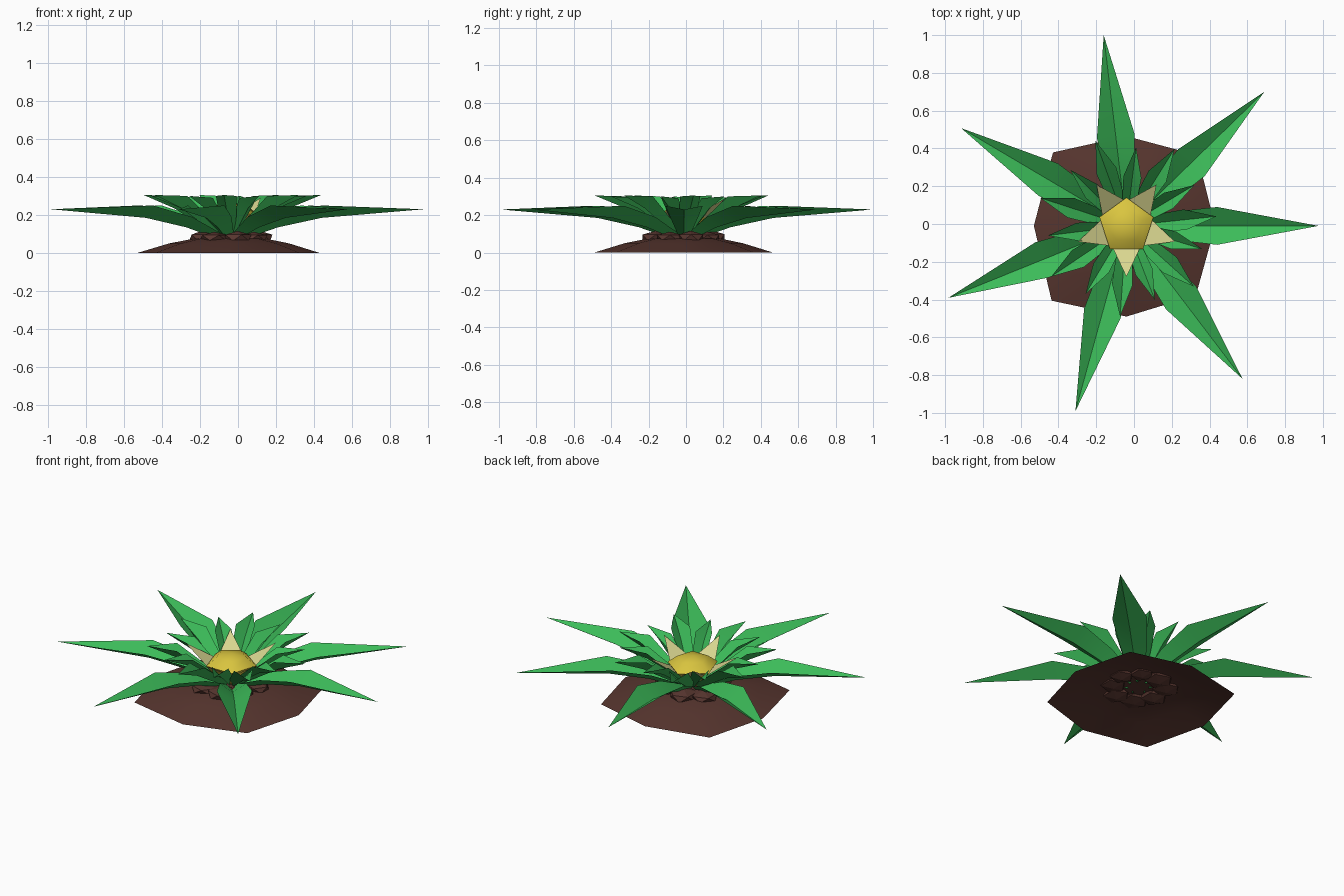
import bpy, bmesh, math, random
from mathutils import Vector

if "Cube" in bpy.data.objects:
    bpy.data.objects.remove(bpy.data.objects["Cube"])
random.seed(4)
CX, CY = -0.04, -0.01


def mat(name, col):
    m = bpy.data.materials.new(name)
    m.diffuse_color = (*col, 1)
    m.use_nodes = True
    m.node_tree.nodes["Principled BSDF"].inputs["Base Color"].default_value = m.diffuse_color
    return m


GREEN = mat("leaf green", (0.045, 0.50, 0.10))
BROWN = mat("soil brown", (0.095, 0.036, 0.028))
YELLOW = mat("bud yellow", (0.70, 0.56, 0.05))
CREAM = mat("petal cream", (0.70, 0.68, 0.28))


def make(name, verts, faces, material, smooth=None):
    me = bpy.data.meshes.new(name)
    me.from_pydata([tuple(v) for v in verts], [], faces)
    me.update()
    ob = bpy.data.objects.new(name, me)
    bpy.context.collection.objects.link(ob)
    me.materials.append(material)
    if smooth:
        bpy.context.view_layer.objects.active = ob
        ob.select_set(True)
        bpy.ops.object.shade_smooth_by_angle(angle=math.radians(smooth))
        ob.select_set(False)
    return ob


def polar(r, a, z, side=0.0):
    c, s = math.cos(a), math.sin(a)
    return Vector((CX + r * c - side * s, CY + r * s + side * c, z))


# leaf: V-folded blade; stations are (radius, half width, rib height, edge height)
def leaf(name, deg, stations, tip):
    a = math.radians(deg)
    v, f = [], []
    for r, w, zm, ze in stations:
        v += [polar(r, a, ze, -w), polar(r, a, zm), polar(r, a, ze, w)]
    n = len(stations)
    for i in range(n - 1):
        k = 3 * i
        f += [(k, k + 3, k + 4, k + 1), (k + 1, k + 4, k + 5, k + 2)]
    v.append(polar(*[tip[0], a, tip[1]]))
    k = 3 * (n - 1)
    f += [(k, 3 * n, k + 1), (k + 1, 3 * n, k + 2)]
    make(name, v, f, GREEN, 60)


# outer leaves
big = [(0.06, 0.035, 0.07, 0.10), (0.25, 0.075, 0.135, 0.19), (0.48, 0.10, 0.185, 0.25)]
for i in range(7):
    leaf(f"outer_leaf_{i}", 0 if i == 0 else 44.2 + 52.6 * (i - 1), big, (1.017, 0.23))

# inner leaves, two alternating rings
mid = [(0.05, 0.025, 0.08, 0.11), (0.18, 0.045, 0.155, 0.20), (0.31, 0.055, 0.235, 0.30)]
small = [(0.04, 0.025, 0.08, 0.11), (0.15, 0.04, 0.16, 0.20), (0.26, 0.048, 0.235, 0.29)]
for i in range(7):
    leaf(f"inner_leaf_{i}", 6 + 52.0 * i, mid, (0.48, 0.305))
    leaf(f"short_leaf_{i}", 31 + 52.0 * i, small, (0.42, 0.30))


# soil mound: eight-sided open shell
def shell(name, n, rings, top, jitter, phase):
    v, f = [], []
    js = [1 + random.uniform(-jitter, jitter) for _ in range(n)]
    for r, z in rings:
        for i in range(n):
            v.append(polar(r * js[i], phase + 2 * math.pi * i / n, z))
    for k in range(len(rings) - 1):
        for i in range(n):
            j = (i + 1) % n
            f.append((k * n + i, k * n + j, (k + 1) * n + j, (k + 1) * n + i))
    v.append(polar(0, 0, top))
    b = (len(rings) - 1) * n
    f += [(b + i, b + (i + 1) % n, len(v) - 1) for i in range(n)]
    return v, f


v, f = shell("mound", 8, [(0.50, 0.0), (0.33, 0.05), (0.2, 0.075)], 0.08, 0.0, 0)
for i, s in enumerate([0.94, 1.06, 0.95, 1.1, 0.98, 1.12, 0.96, 1.04]):
    for k in range(3):
        p = v[k * 8 + i]
        p.x, p.y = CX + (p.x - CX) * s, CY + (p.y - CY) * s
make("soil_mound", v, f, BROWN, 40)

# soil clods around the plant base
for i in range(8):
    a = 2 * math.pi * (i + 0.3) / 8
    r = 0.15 + random.uniform(-0.01, 0.015)
    bm = bmesh.new()
    bmesh.ops.create_icosphere(bm, subdivisions=1, radius=1)
    sx, sz = random.uniform(0.07, 0.09), random.uniform(0.03, 0.042)
    for p in bm.verts:
        p.co = polar(r, a, 0.08) + Vector((p.co.x * sx, p.co.y * sx, p.co.z * sz))
    me = bpy.data.meshes.new(f"soil_clod_{i}")
    bm.to_mesh(me)
    bm.free()
    me.materials.append(BROWN)
    bpy.context.collection.objects.link(bpy.data.objects.new(f"soil_clod_{i}", me))

# flower bud: five-sided dome
v, f = shell("bud", 5, [(0.07, 0.10), (0.15, 0.205), (0.09, 0.25)], 0.265, 0, math.pi / 2)
make("flower_bud", v, f, YELLOW, 60)

# petals: one pointed triangle on each side of the bud
for i in range(5):
    a = math.radians(-90 + 72 * i)
    make(f"petal_{i}", [polar(0.10, a, 0.18, -0.08), polar(0.27, a, 0.29), polar(0.10, a, 0.18, 0.08)],
         [(0, 1, 2)], CREAM)
